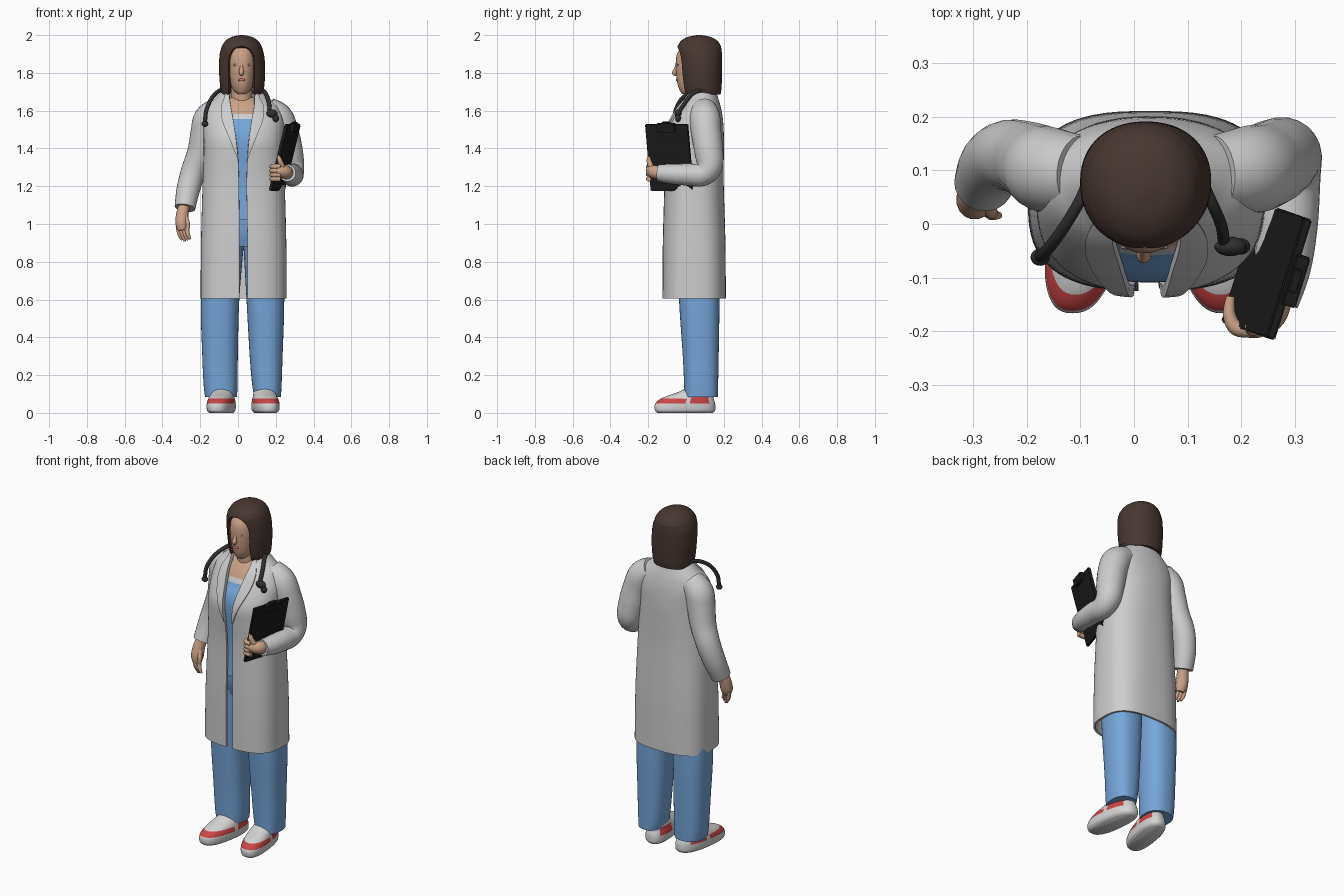
import bpy, bmesh, math
from mathutils import Vector, Matrix

def mat(name, *c):
    m = bpy.data.materials.new(name)
    m.diffuse_color = (*c, 1)
    return m

HAIR = mat("brown_hair", 0.065, 0.038, 0.031)
SKIN = mat("skin", 0.60, 0.36, 0.24)
COAT = mat("coat_white", 0.61, 0.61, 0.62)
BLUE = mat("scrub_blue", 0.18, 0.38, 0.70)
SHOE = mat("shoe_white", 0.66, 0.66, 0.66)
RED = mat("shoe_red", 0.60, 0.06, 0.06)
BLACK = mat("clipboard_black", 0.012, 0.012, 0.013)
RUBBER = mat("dark_rubber", 0.03, 0.03, 0.032)
LIPS = mat("lips", 0.60, 0.17, 0.15)
BROW = mat("eye_shade", 0.33, 0.22, 0.16)

def spline(pts, steps):
    """Catmull-Rom interpolation of tuples."""
    out = []
    for i in range(len(pts) - 1):
        a, b, c, d = pts[max(i - 1, 0)], pts[i], pts[i + 1], pts[min(i + 2, len(pts) - 1)]
        for k in range(steps):
            t = k / steps
            out.append([q + 0.5 * t * (r - p + t * (2*p - 5*q + 4*r - s + t * (3*(q - r) + s - p)))
                        for p, q, r, s in zip(a, b, c, d)])
    return out + [list(pts[-1])]

def spow(v, e):
    return math.copysign(abs(v) ** e, v)

def add(name, bm, mats):
    me = bpy.data.meshes.new(name)
    bm.to_mesh(me)
    bm.free()
    for m in mats:
        me.materials.append(m)
    ob = bpy.data.objects.new(name, me)
    bpy.context.collection.objects.link(ob)
    return ob

def loft(name, rings, mats, n=40, steps=5, mode="closed", thick=0, caps="tb", rule=None, skew=0):
    """Rings: z, cx, cy, rx, ry, power (, x0, x1). 'wrap' leaves a front gap x0..x1; 'patch' fills only x0..x1."""
    bm = bmesh.new()
    rows = []
    for r in spline(rings, steps):
        z, cx, cy, rx, ry, p = r[:6]
        phi = lambda x: math.asin(max(-1, min(1, spow((x - cx) / rx, p / 2))))
        if mode == "closed":
            angs = [2 * math.pi * i / n for i in range(n)]
        else:
            a, b = (phi(r[7]), phi(r[6]) + 2 * math.pi) if mode == "wrap" else (phi(r[6]), phi(r[7]))
            angs = [a + (b - a) * i / (n - 1) for i in range(n)]
        row = []
        for t in angs:
            x, y = cx + rx * spow(math.sin(t), 2 / p), cy - ry * spow(math.cos(t), 2 / p)
            row.append(bm.verts.new((x - skew * y, y, z)))
        rows.append(row)
    for lo, hi in zip(rows, rows[1:]):
        for i in range(n if mode == "closed" else n - 1):
            j = (i + 1) % n
            bm.faces.new((lo[i], lo[j], hi[j], hi[i]))
    if "b" in caps:
        bm.faces.new(rows[0][::-1])
    if "t" in caps:
        bm.faces.new(rows[-1])
    bmesh.ops.remove_doubles(bm, verts=bm.verts, dist=1e-5)
    if rule:
        for f in bm.faces:
            f.material_index = rule(f.calc_center_median())
    ob = add(name, bm, mats)
    if thick:
        s = ob.modifiers.new("thickness", "SOLIDIFY")
        s.thickness, s.offset = thick, -1
    return ob

def tube(name, pts, m, steps=6, res=6):
    """Round tube through (x, y, z, radius) points."""
    cu = bpy.data.curves.new(name, "CURVE")
    cu.dimensions, cu.bevel_depth, cu.bevel_resolution, cu.use_fill_caps = "3D", 1, res, True
    path = spline(pts, steps)
    sp = cu.splines.new("POLY")
    sp.points.add(len(path) - 1)
    for p, q in zip(sp.points, path):
        p.co, p.radius = (*q[:3], 1), q[3]
    cu.materials.append(m)
    ob = bpy.data.objects.new(name, cu)
    bpy.context.collection.objects.link(ob)

def ball(name, loc, size, m):
    bm = bmesh.new()
    bmesh.ops.create_uvsphere(bm, u_segments=20, v_segments=12, radius=1,
                              matrix=Matrix.Translation(loc) @ Matrix.Diagonal((*size, 1)))
    add(name, bm, [m])

# Long coat, open at the front
coat = [(0.605, .03, .043, .228, .168, 2.8, .008, .05), (0.90, .03, .043, .226, .166, 2.7, .008, .05),
        (1.20, .03, .042, .218, .158, 2.5, .005, .046), (1.35, .03, .038, .212, .162, 2.4, .0, .05),
        (1.45, .03, .038, .212, .163, 2.3, -.01, .058), (1.55, .03, .058, .212, .138, 2.3, -.025, .072),
        (1.62, .025, .072, .19, .112, 2.2, -.038, .085), (1.665, .022, .083, .145, .088, 2.1, -.045, .088),
        (1.70, .02, .085, .108, .076, 2, -.05, .09), (1.725, .02, .088, .09, .07, 2, -.05, .088)]
loft("coat", coat, [COAT], n=64, mode="wrap", thick=.012, caps="")

# Lapels lie just outside the coat edges
widths = [0, 0, 0, .004, .035, .06, .052, .03, .015, .006]
for side, label in ((-1, "right"), (1, "left")):
    strip = []
    for r, w in zip(coat[3:9], widths[3:9]):
        e = r[6] if side < 0 else r[7]
        strip.append((*r[:3], r[3] + .01, r[4] + .01, r[5], min(e, e + side * w), max(e, e + side * w)))
    loft(label + "_lapel", strip, [COAT], n=8, mode="patch", thick=.012, caps="")

# Scrub top, undershirt edge and bare chest
loft("scrub_top", [(1.02, .03, .04, .19, .142, 2.4), (1.2, .03, .042, .19, .138, 2.4),
                   (1.45, .03, .038, .185, .146, 2.3), (1.55, .03, .058, .18, .12, 2.2),
                   (1.62, .025, .072, .15, .094, 2), (1.67, .02, .08, .08, .06, 2)],
     [BLUE, COAT, SKIN], n=64, steps=12,
     rule=lambda c: 2 if c.z > 1.585 else 1 if c.z > 1.555 and abs(c.x - .025) < .055 else 0)

# Trousers
loft("trouser_seat", [(0.88, .03, .06, .17, .10, 2.4), (0.95, .03, .055, .19, .115, 2.4),
                      (1.04, .03, .05, .19, .12, 2.4)], [BLUE])
loft("right_trouser_leg", [(.085, -.09, .08, .084, .088, 2.4), (.15, -.092, .08, .09, .09, 2.4),
                           (.3, -.095, .078, .094, .095, 2.4), (.6, -.095, .07, .102, .107, 2.4),
                           (.92, -.072, .062, .105, .11, 2.3)], [BLUE])
loft("left_trouser_leg", [(.085, .157, .08, .07, .088, 2.4), (.15, .153, .08, .078, .09, 2.4),
                          (.3, .149, .078, .087, .095, 2.4), (.6, .145, .07, .10, .107, 2.4),
                          (.92, .132, .062, .105, .11, 2.3)], [BLUE])

# Shoes with red trim
def trim(c):
    toe = c.y < -.005 and .048 < c.z < .076
    heel = .025 < c.y < .12 and .05 < c.z < .095
    return 1 if toe or heel else 0

for label, x, k in (("right", -.088, -.16), ("left", .145, .12)):
    loft(label + "_shoe", [(0, x, -.005, .056, .148, 2.5), (.015, x, -.005, .068, .16, 2.5),
                           (.05, x, -.004, .07, .158, 2.4), (.08, x, .01, .064, .135, 2.2),
                           (.11, x, .05, .055, .092, 2.1), (.14, x, .08, .045, .06, 2)],
         [SHOE, RED], n=56, steps=8, rule=trim, skew=k)

# Head, neck and face
tube("neck", [(.02, .075, 1.56, .065), (.02, .06, 1.66, .056), (.02, .06, 1.78, .056)], SKIN, res=8)
loft("head", [(1.688, .02, .0, .02, .02, 2), (1.705, .02, .018, .042, .05, 2), (1.74, .02, .04, .06, .085, 2.1),
              (1.80, .02, .055, .073, .107, 2.2), (1.86, .02, .06, .076, .114, 2.2),
              (1.91, .02, .065, .072, .108, 2.1), (1.96, .02, .07, .05, .07, 2)], [SKIN])
tube("nose", [(.018, -.046, 1.85, .006), (.018, -.053, 1.825, .009), (.018, -.06, 1.80, .0135),
              (.018, -.05, 1.788, .006)], SKIN)
ball("lips", (.018, -.047, 1.763), (.019, .007, .007), LIPS)
for s in (-1, 1):
    ball("eye", (.019 + s * .031, -.0435, 1.842), (.014, .004, .006), BROW)

# Bobbed hair with a face opening
loft("hair", [(1.685, .02, .085, .108, .098, 2.2, -.05, .085), (1.72, .022, .082, .116, .106, 2.2, -.05, .088),
              (1.80, .022, .079, .122, .112, 2.2, -.05, .088), (1.86, .021, .076, .121, .115, 2.2, -.05, .088),
              (1.90, .02, .073, .117, .117, 2.2, -.042, .08), (1.93, .02, .07, .109, .117, 2.1, -.02, .055),
              (1.945, .02, .07, .103, .113, 2.1, .02, .02), (1.97, .02, .07, .086, .096, 2, .02, .02),
              (1.99, .02, .07, .055, .062, 2, .02, .02), (2.0, .02, .07, .012, .014, 2, .02, .02)],
     [HAIR], n=56, mode="wrap", thick=.022, caps="t")

# Sleeves
tube("right_sleeve", [(-.10, .095, 1.605, .07), (-.155, .10, 1.555, .08), (-.175, .108, 1.48, .077),
                      (-.198, .12, 1.38, .071), (-.236, .128, 1.28, .066), (-.264, .11, 1.18, .062),
                      (-.281, .075, 1.085, .055)], COAT, res=10)
tube("left_sleeve", [(.15, .095, 1.605, .07), (.21, .10, 1.56, .082), (.243, .108, 1.48, .08),
                     (.266, .12, 1.39, .077), (.281, .125, 1.31, .07), (.286, .085, 1.262, .062),
                     (.285, .0, 1.262, .058), (.277, -.08, 1.265, .053), (.262, -.145, 1.27, .045)], COAT, res=10)

# Hanging right hand
tube("right_hand", [(-.283, .072, 1.10, .03), (-.295, .055, 1.05, .033), (-.297, .042, 1.0, .034),
                    (-.293, .035, .965, .024)], SKIN)
for i in range(4):
    x, y = -.318 + .015 * i, .05 - .008 * i
    tube("right_finger", [(x, y, .99, .012), (x + .008, y - .008, .945, .011),
                          (x + .022, y - .01, .908 + .006 * abs(i - 1), .006)], SKIN, res=4)
tube("right_thumb", [(-.28, .04, 1.04, .014), (-.266, .022, 1.0, .012), (-.266, .018, .965, .007)], SKIN, res=4)

# Left hand gripping the clipboard edge
tube("left_hand", [(.262, -.13, 1.27, .035), (.25, -.165, 1.275, .036), (.225, -.182, 1.28, .032),
                   (.205, -.185, 1.28, .025)], SKIN)
for i in range(4):
    z = 1.238 + .022 * i
    tube("left_finger", [(.225, -.198, z, .013), (.192, -.195, z, .014), (.178, -.17, z, .012),
                         (.18, -.135, z, .008)], SKIN, res=4)
tube("left_thumb", [(.24, -.18, 1.29, .017), (.222, -.196, 1.335, .013), (.213, -.192, 1.366, .007)], SKIN, res=4)

# Tilted clipboard and its clip
u, v = Vector((.07, .225, 0)), Vector((.085, -.03, .35))
n = u.cross(v).normalized()
def plate(name, at, su, sv, thick):
    bm = bmesh.new()
    basis = Matrix((u * su, v * sv, n * thick)).transposed().to_4x4()
    bmesh.ops.create_cube(bm, size=1, matrix=Matrix.Translation(at) @ basis)
    bmesh.ops.bevel(bm, geom=bm.edges[:], offset=.003, segments=2, affect="EDGES")
    add(name, bm, [BLACK])
mid = Vector((.2475, -.0875, 1.352))
plate("clipboard", mid, 1, 1, .018)
plate("clip", mid + v * .46 + n * .012, .42, .13, .028)
plate("clip_tab", mid + v * .51 + n * .008, .2, .07, .02)

# Stethoscope draped around the collar
tube("stethoscope_tube", [(-.175, -.06, 1.535, .011), (-.168, -.055, 1.60, .011), (-.14, -.02, 1.665, .011),
                          (-.10, .045, 1.705, .011), (-.06, .13, 1.71, .011), (.02, .168, 1.71, .011),
                          (.10, .13, 1.71, .011), (.14, .05, 1.70, .011), (.162, .0, 1.65, .011),
                          (.168, -.035, 1.59, .011)], RUBBER)
ball("stethoscope_earpiece", (-.175, -.062, 1.53), (.018, .016, .016), RUBBER)
ball("stethoscope_chestpiece", (.18, -.042, 1.585), (.03, .018, .022), RUBBER)
ball("stethoscope_diaphragm", (.2, -.042, 1.56), (.017, .015, .02), RUBBER)

# Turn everything into plain meshes with smooth shading
bpy.ops.object.select_all(action="SELECT")
bpy.context.view_layer.objects.active = bpy.data.objects["coat"]
bpy.ops.object.convert(target="MESH")
bpy.ops.object.shade_smooth_by_angle(angle=math.radians(50))
